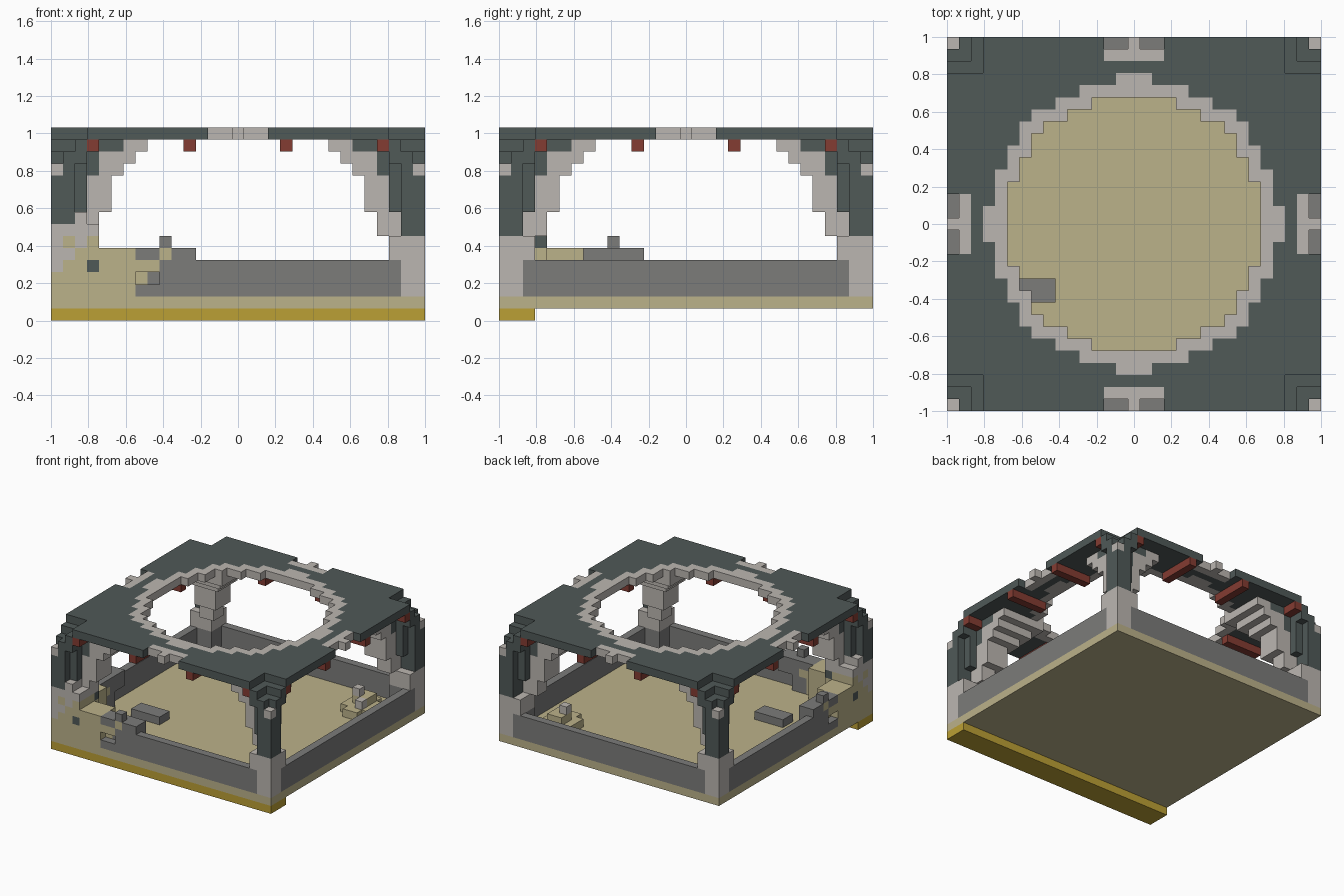
import bpy, bmesh

cube = bpy.data.objects.get("Cube")
if cube:
    bpy.data.objects.remove(cube, do_unlink=True)

UNIT = 2 / 31          # size of one block
EDGE = 15              # blocks run from -EDGE to EDGE around the centre

COLORS = {
    "dark_slate": (0.08, 0.1, 0.097),
    "pale_stone": (0.5, 0.47, 0.44),
    "grey_stone": (0.2, 0.2, 0.195),
    "sand": (0.5, 0.445, 0.255),
    "gold": (0.5, 0.35, 0.035),
    "red_wood": (0.23, 0.045, 0.032),
}
PARTS = {
    "front_foundation": "gold", "floor_slab": "sand", "walls": "grey_stone",
    "columns": "pale_stone", "column_shafts": "dark_slate", "corbels": "pale_stone",
    "corbel_backs": "dark_slate", "column_caps": "pale_stone", "roof": "dark_slate",
    "roof_ring": "pale_stone", "roof_edge_inlays": "pale_stone", "beam_ends": "red_wood",
    "sand_drift": "sand", "drift_stones": "pale_stone", "fallen_blocks": "grey_stone",
    "fallen_slate": "dark_slate", "rubble_sand": "sand", "rubble_stone": "pale_stone",
}
blocks = {}


def span(r):
    return range(r[0], r[1] + 1) if isinstance(r, tuple) else (r,)


def box(part, x, y, z):
    """Fill a box of blocks; later parts replace earlier ones."""
    for i in span(x):
        for j in span(y):
            for k in span(z):
                if part:
                    blocks[i, j, k] = part
                else:
                    blocks.pop((i, j, k), None)


def flip(r, s):
    if isinstance(r, tuple):
        return r if s > 0 else (-r[1], -r[0])
    return r * s


def corners(part, x, y, z):
    """Repeat a box at all four corners."""
    for sx in (-1, 1):
        for sy in (-1, 1):
            box(part, flip(x, sx), flip(y, sy), z)


def corners_both(part, x, y, z):
    corners(part, x, y, z)
    corners(part, y, x, z)


def diagonal(part, x, y, z):
    """Repeat a box across the diagonal of the ruined corner."""
    box(part, x, y, z)
    box(part, y, x, z)


# Base and low walls
box("front_foundation", (-EDGE, EDGE), (-EDGE, -13), 0)
box("floor_slab", (-EDGE, EDGE), (-EDGE, EDGE), 1)
for s in (-1, 1):
    box("walls", (-13, 13), s * EDGE, (2, 4))
    box("walls", s * EDGE, (-13, 13), (2, 4))
corners("walls", (13, 14), (13, 14), (2, 4))

# Corner columns
corners_both("columns", (14, 15), 15, (2, 4))
corners("columns", (13, 15), (13, 15), (5, 6))

# Stepped corbels, widening towards the roof
for layers, start in (((7, 8), 12), ((9, 11), 11), (12, 10), (13, 9), (14, 8)):
    corners("corbels", (start, 13), (start, 13), layers)
corners("corbel_backs", (13, 14), (13, 14), (9, 13))
corners("corbel_backs", (12, 13), (12, 13), (12, 13))
corners("corbel_backs", (10, 13), (10, 13), 14)
corners_both("corbel_backs", 13, (13, 15), (13, 14))
corners("column_shafts", (14, 15), (14, 15), (7, 13))
corners(None, 15, 15, 13)
corners("column_caps", 15, 15, 12)

# Roof with round opening, pale ring and notched edges
for i in range(-EDGE, EDGE + 1):
    for j in range(-EDGE, EDGE + 1):
        d = i * i + j * j
        if d > 115:
            box("roof_ring" if d <= 145 else "roof", i, j, 15)
corners(None, (13, 15), (13, 15), 15)
corners_both("roof_edge_inlays", (0, 2), (14, 15), 15)
corners_both(None, (1, 2), 15, 15)

# Red beam ends under the eaves
corners_both("beam_ends", 4, (11, 15), 14)
corners_both("beam_ends", 12, (14, 15), 14)

# Ruined corner buried in sand
diagonal("sand_drift", (-15, -7), (-15, -14), (2, 4))
diagonal("sand_drift", (-15, -9), (-15, -13), (2, 5))
diagonal("sand_drift", (-15, -12), (-15, -13), 6)
diagonal("sand_drift", -12, (-13, -12), 5)
diagonal("drift_stones", (-14, -12), (-15, -13), 7)
diagonal("drift_stones", -13, (-15, -14), (6, 8))
diagonal("drift_stones", -15, -15, (4, 7))
diagonal("drift_stones", -14, -15, 5)
diagonal("fallen_slate", -12, -15, 4)
diagonal("fallen_slate", -12, -12, 6)

# Blocks broken off the walls
diagonal("fallen_blocks", (-8, -4), (-15, -14), 5)
diagonal("fallen_blocks", (-6, -4), (-15, -14), 4)
diagonal("fallen_blocks", (-7, -6), -14, (2, 3))
diagonal(None, (-8, -6), -15, (2, 3))
diagonal("fallen_blocks", (-8, -6), -15, 2)
diagonal("fallen_blocks", -6, -15, 3)
diagonal("sand_drift", -6, -15, 5)
diagonal("fallen_blocks", -6, -15, 6)
box("fallen_blocks", (-10, -7), (-6, -5), 2)

# Small rubble heap in the opposite corner
box("rubble_sand", (9, 12), (9, 11), 2)
box("rubble_sand", (10, 11), (8, 12), 2)
box("rubble_sand", (10, 11), (10, 11), 3)
box("rubble_stone", 10, 10, 4)
box("rubble_stone", 11, 9, 3)

# Materials
materials = {}
for name, rgb in COLORS.items():
    mat = bpy.data.materials.new(name)
    mat.use_nodes = True
    mat.diffuse_color = (*rgb, 1)
    shader = mat.node_tree.nodes["Principled BSDF"]
    shader.inputs["Base Color"].default_value = (*rgb, 1)
    shader.inputs["Roughness"].default_value = 0.9
    materials[name] = mat


def face_corners(cell, axis, side):
    """Corner points of one block face, wound to face outwards."""
    u, v = (axis + 1) % 3, (axis + 2) % 3
    ring = [(-1, -1), (1, -1), (1, 1), (-1, 1)]
    for a, b in ring if side > 0 else reversed(ring):
        p = [2 * c for c in cell]
        p[axis] += side
        p[u] += a
        p[v] += b
        yield tuple(p)


# One mesh per part, keeping only the exposed block faces
for part, color in PARTS.items():
    bm = bmesh.new()
    points = {}
    for cell in [c for c, owner in blocks.items() if owner == part]:
        for axis in range(3):
            for side in (-1, 1):
                near = list(cell)
                near[axis] += side
                if tuple(near) in blocks:
                    continue
                verts = []
                for p in face_corners(cell, axis, side):
                    if p not in points:
                        x, y, z = (c * UNIT / 2 for c in p)
                        points[p] = bm.verts.new((x, y, z + UNIT / 2))
                    verts.append(points[p])
                bm.faces.new(verts)
    bmesh.ops.dissolve_limit(bm, angle_limit=0.01, verts=bm.verts, edges=bm.edges)
    mesh = bpy.data.meshes.new(part)
    bm.to_mesh(mesh)
    bm.free()
    mesh.materials.append(materials[color])
    bpy.context.collection.objects.link(bpy.data.objects.new(part, mesh))
